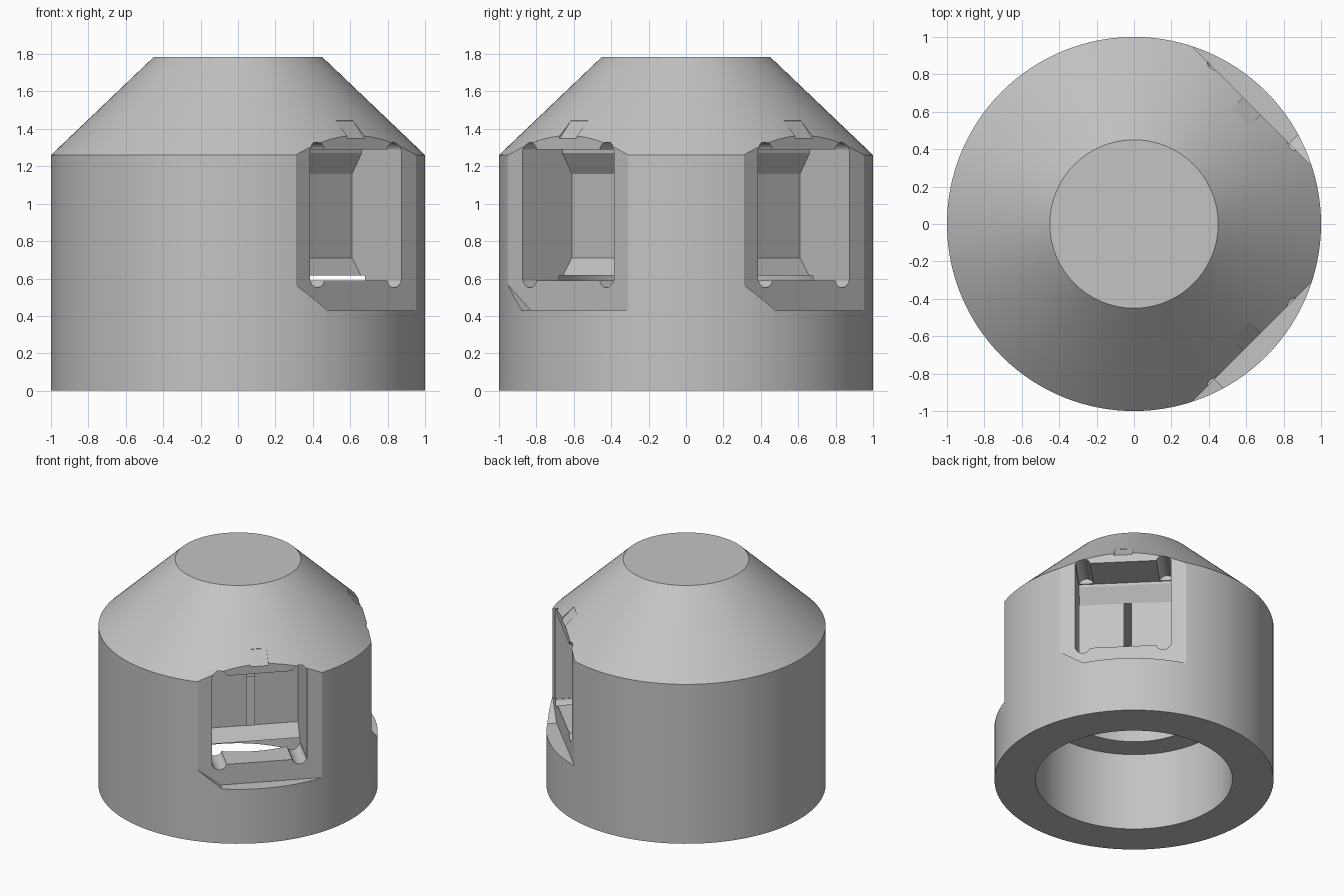
import bpy
import bmesh
from math import pi, radians
from mathutils import Matrix, Vector

cube = bpy.data.objects.get("Cube")
if cube:
    bpy.data.objects.remove(cube, do_unlink=True)

grey = bpy.data.materials.new("plain grey")
grey.use_nodes = True
colour = (0.55, 0.55, 0.55, 1)
grey.diffuse_color = colour
grey.node_tree.nodes["Principled BSDF"].inputs["Base Color"].default_value = colour


def to_object(bm, name):
    bmesh.ops.recalc_face_normals(bm, faces=bm.faces)
    mesh = bpy.data.meshes.new(name)
    bm.to_mesh(mesh)
    bm.free()
    obj = bpy.data.objects.new(name, mesh)
    bpy.context.collection.objects.link(obj)
    mesh.materials.append(grey)
    return obj


def lathe(name, profile, steps=128):
    bm = bmesh.new()
    verts = [bm.verts.new((r, 0, z)) for r, z in profile]
    edges = [bm.edges.new(pair) for pair in zip(verts, verts[1:])]
    bmesh.ops.spin(bm, geom=verts + edges, cent=(0, 0, 0), axis=(0, 0, 1),
                   angle=2 * pi, steps=steps)
    bmesh.ops.remove_doubles(bm, verts=bm.verts, dist=0.0001)
    return to_object(bm, name)


def prism(name, points, shift):
    """Extrude a closed outline along the shift vector."""
    bm = bmesh.new()
    face = bm.faces.new([bm.verts.new(p) for p in points])
    out = bmesh.ops.extrude_face_region(bm, geom=[face])["geom"]
    bmesh.ops.translate(bm, vec=Vector(shift),
                        verts=[v for v in out if isinstance(v, bmesh.types.BMVert)])
    return to_object(bm, name)


def side_prism(name, outline, half_width):
    """Outline in depth and height, extruded across the width."""
    return prism(name, [(d, -half_width, z) for d, z in outline], (0, 2 * half_width, 0))


def rod(name, t, z, radius, start, end):
    bm = bmesh.new()
    place = Matrix.Translation(((start + end) / 2, t, z)) @ Matrix.Rotation(pi / 2, 4, "Y")
    bmesh.ops.create_cone(bm, cap_ends=True, segments=32, radius1=radius,
                          radius2=radius, depth=end - start, matrix=place)
    return to_object(bm, name)


def cut(target, cutter, angle):
    cutter.hide_render = True
    cutter.data.transform(Matrix.Rotation(angle, 4, "Z"))
    mod = target.modifiers.new("cut", "BOOLEAN")
    mod.operation = "DIFFERENCE"
    mod.solver = "EXACT"
    mod.object = cutter
    bpy.context.view_layer.objects.active = target
    bpy.ops.object.modifier_apply(modifier=mod.name)
    bpy.data.objects.remove(cutter, do_unlink=True)


# Round body with a cone top, a wide bore and a narrower chamber above it
body = lathe("housing_body", [
    (0, 1.785), (0.45, 1.785), (1, 1.26), (1, 0), (0.705, 0),
    (0.705, 0.615), (0.5188, 0.615), (0.5188, 1.26), (0, 1.26)])

for angle in (radians(-45), radians(45)):
    # Flat on the side with one chamfered lower corner
    flat = [(-0.283, 0.43), (0.6, 0.43), (0.6, 1.9), (-0.6, 1.9), (-0.6, 0.68)]
    cut(body, prism("flat_cutter", [(0.891, t, z) for t, z in flat], (0.4, 0, 0)), angle)

    # Window pocket, its back wall sloped at the top and bottom
    cut(body, side_prism("window_cutter", [
        (1.1, 0.59), (0.59, 0.59), (0.59, 0.61), (0.518, 0.71),
        (0.518, 1.16), (0.59, 1.27), (0.59, 1.29), (1.1, 1.29)], 0.345), angle)

    # Round corner reliefs
    for t in (-0.29, 0.29):
        for z in (0.605, 1.275):
            cut(body, rod("relief_cutter", t, z, 0.054, 0.6, 1.1), angle)

    # Sloped notch above the window
    cut(body, side_prism("notch_cutter", [
        (0.805, 1.443), (0.895, 1.343), (0.95, 1.343), (0.95, 1.6), (0.805, 1.6)],
        0.065), angle)

bpy.ops.object.select_all(action="DESELECT")
body.select_set(True)
bpy.context.view_layer.objects.active = body
bpy.ops.object.shade_smooth_by_angle(angle=radians(20))
